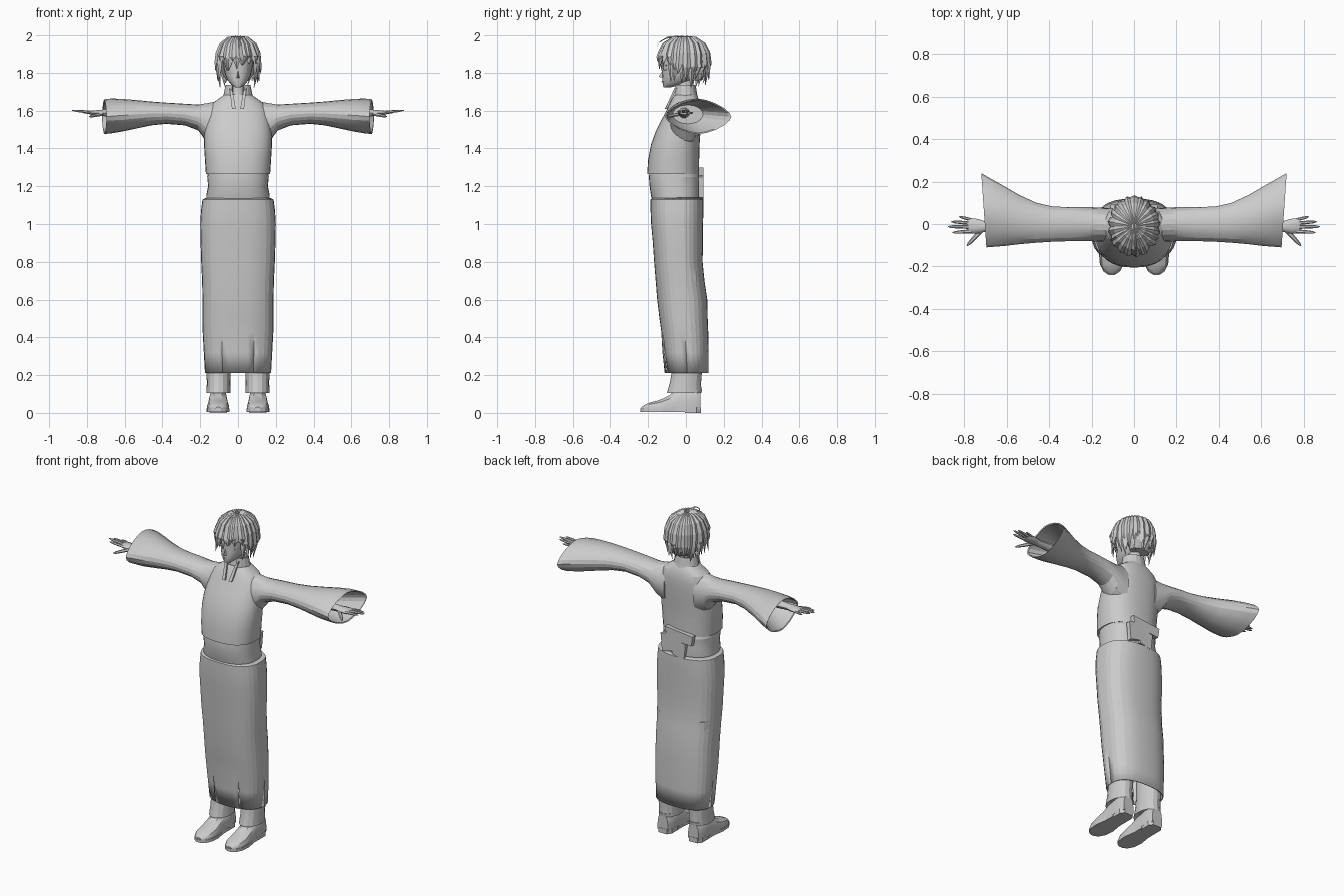
import bpy, bmesh, math, random
from mathutils import Vector

if "Cube" in bpy.data.objects:
    bpy.data.objects.remove(bpy.data.objects["Cube"])

random.seed(4)
grey = bpy.data.materials.new("plain grey")
grey.diffuse_color = (0.6, 0.6, 0.6, 1)
grey.use_nodes = True
grey.node_tree.nodes["Principled BSDF"].inputs["Base Color"].default_value = grey.diffuse_color


def make(name, bm, mirror=False, smooth=None):
    bmesh.ops.recalc_face_normals(bm, faces=bm.faces)
    me = bpy.data.meshes.new(name)
    bm.to_mesh(me)
    bm.free()
    ob = bpy.data.objects.new(name, me)
    bpy.context.collection.objects.link(ob)
    me.materials.append(grey)
    if mirror:
        ob.modifiers.new("mirror", 'MIRROR').use_mirror_merge = False
    if smooth:
        bpy.ops.object.select_all(action='DESELECT')
        ob.select_set(True)
        bpy.context.view_layer.objects.active = ob
        bpy.ops.object.shade_smooth_by_angle(angle=math.radians(smooth))
    return ob


def oval(c, u, v, n=24, p=2.0):
    """Superellipse ring around c with half axes u and v."""
    pts = []
    for i in range(n):
        a = 2 * math.pi * i / n
        co, si = math.cos(a), math.sin(a)
        pts.append(Vector(c) + Vector(u) * math.copysign(abs(co) ** (2 / p), co)
                   + Vector(v) * math.copysign(abs(si) ** (2 / p), si))
    return pts


def loft(bm, rings, cap0=True, cap1=True):
    vs = [[bm.verts.new(q) for q in r] for r in rings]
    n = len(vs[0])
    for a, b in zip(vs, vs[1:]):
        for i in range(n):
            bm.faces.new((a[i], a[(i + 1) % n], b[(i + 1) % n], b[i]))
    if cap0:
        bm.faces.new(vs[0][::-1])
    if cap1:
        bm.faces.new(vs[-1])


def stack(rows, cx=0, n=24, p=2.0):
    """Horizontal rings from (z, y front, y back, half width)."""
    return [oval((cx, (f + b) / 2, z), (w, 0, 0), (0, (b - f) / 2, 0), n, p)
            for z, f, b, w in rows]


# Jacket body, with the hem turned inwards
bm = bmesh.new()
loft(bm, stack([(1.275, -.17, .05, .145), (1.265, -.205, .07, .17), (1.34, -.20, .07, .175),
                (1.42, -.185, .072, .18), (1.49, -.16, .077, .178), (1.55, -.13, .08, .17),
                (1.60, -.103, .08, .16), (1.64, -.085, .075, .135), (1.668, -.07, .065, .095),
                (1.685, -.058, .055, .07)], n=32, p=2.4))
make("jacket_body", bm, smooth=18)

# Wide sleeves with a slanted lens-shaped opening and a hollow inside
bm = bmesh.new()
rings = []
for x, f, b, lo, hi, p in [(.10, -.085, .075, 1.40, 1.65, 2), (.17, -.083, .078, 1.44, 1.638, 2),
                           (.21, -.08, .08, 1.495, 1.632, 2), (.28, -.08, .08, 1.522, 1.636, 2),
                           (.38, -.083, .082, 1.53, 1.642, 2), (.46, -.088, .10, 1.522, 1.648, 2),
                           (.54, -.095, .137, 1.505, 1.656, 1.9), (.62, -.103, .19, 1.488, 1.662, 1.8),
                           (.67, -.107, .218, 1.48, 1.664, 1.7), (.708, -.11, .24, 1.476, 1.66, 1.6),
                           (.704, -.103, .23, 1.482, 1.654, 1.6), (.64, -.09, .17, 1.50, 1.645, 1.8),
                           (.56, -.07, .09, 1.53, 1.63, 2)]:
    sx = .012 if x > .6 else 0
    rings.append(oval((x, (f + b) / 2, (lo + hi) / 2), (sx, (b - f) / 2, 0),
                      (0, 0, (hi - lo) / 2), 20, p))
loft(bm, rings)
make("sleeve", bm, True, 18)

# Hands: forearm and palm, then tapered fingers
bm = bmesh.new()
loft(bm, [oval((x, y, 1.588), (0, w, 0), (0, 0, h), 10) for x, y, w, h in
          [(.55, -.01, .03, .028), (.70, -.012, .024, .019), (.735, -.01, .034, .016),
           (.775, -.008, .036, .013), (.785, -.008, .03, .008)]])
for a, b, r in [((.765, -.034, 1.59), (.855, -.04, 1.597), .009),
                ((.77, -.014, 1.592), (.878, -.012, 1.601), .009),
                ((.77, .004, 1.59), (.862, .011, 1.598), .0085),
                ((.765, .02, 1.587), (.825, .035, 1.59), .0075),
                ((.72, -.03, 1.582), (.788, -.103, 1.568), .011)]:
    a, b = Vector(a), Vector(b)
    side = (b - a).cross(Vector((0, 0, 1))).normalized()
    loft(bm, [oval(a.lerp(b, t), side * r * k, (0, 0, r * k * .9), 6)
              for t, k in [(0, 1), (.5, .95), (.85, .7), (1, .2)]])
make("hand", bm, True, 40)

# Waist sash with a flat knot at the back
bm = bmesh.new()
loft(bm, stack([(1.10, -.17, .07, .165), (1.15, -.185, .078, .168), (1.20, -.192, .075, .158),
                (1.25, -.196, .075, .163), (1.29, -.19, .06, .155)], n=32, p=2.4))
make("sash", bm, smooth=18)
bm = bmesh.new()
for x0, x1, z0, z1, tilt in [(-.10, .07, 1.22, 1.30, .02), (-.03, .10, 1.17, 1.25, -.03),
                             (-.05, .03, 1.12, 1.24, .02)]:
    loft(bm, [[Vector((x0, y, z0)), Vector((x1, y, z0 + tilt)), Vector((x1 + .01, y, z1)),
               Vector((x0 - .01, y, z1 - tilt))] for y in (.065, .092)])
make("sash_knot", bm)

# Long skirt, open below, slit at the front and the sides
bm = bmesh.new()
loft(bm, stack([(1.14, -.175, .075, .165), (1.13, -.187, .092, .188), (1.07, -.187, .093, .196),
                (1.0, -.184, .09, .20), (.9, -.175, .09, .198), (.8, -.168, .088, .195),
                (.7, -.16, .098, .19), (.6, -.152, .113, .188), (.5, -.14, .115, .188),
                (.43, -.13, .118, .187), (.32, -.118, .12, .181), (.21, -.106, .12, .175)],
               n=32, p=2.5), False, False)
slits = []
for e in bm.edges:
    a, b = e.verts
    if abs(a.co.z - b.co.z) > .05 and max(a.co.z, b.co.z) < .44:
        m = (a.co + b.co) / 2
        if (m.y < 0 and .06 < abs(m.x) < .102) or abs(m.y - (.0 if m.z > .37 else .004)) < .006:
            slits.append(e)
bmesh.ops.split_edges(bm, edges=slits)
# The front panel hangs slightly forward of its neighbours
for v in bm.verts:
    c = sum((f.calc_center_median() for f in v.link_faces), Vector()) / len(v.link_faces)
    if v.co.z < .4 and c.y < -.05 and abs(c.x) < .085:
        v.co.y -= .006
skirt = make("skirt", bm, smooth=12)
fold = skirt.modifiers.new("cloth", 'SOLIDIFY')
fold.thickness, fold.offset = .005, -1

# Trouser legs
bm = bmesh.new()
loft(bm, stack([(.125, -.055, .085, .055), (.105, -.10, .082, .064), (.16, -.085, .08, .062),
                (.22, -.075, .085, .064), (.40, -.07, .09, .072), (.75, -.09, .075, .085)],
               cx=.103, n=16))
make("trouser_leg", bm, True, 20)

# Shoes: rings run from heel to toe, with sole and heel block
bm = bmesh.new()
rings = []
for y, w, h in [(.078, .035, .12), (.05, .047, .135), (0, .048, .135), (-.05, .05, .125),
                (-.09, .054, .092), (-.14, .058, .068), (-.19, .053, .055),
                (-.22, .037, .042), (-.235, .015, .03)]:
    z0 = .018
    rings.append([Vector((.105 + sx * w, y, z0 + k * (h - z0))) for sx, k in
                  [(-1, 0), (-1, .4), (-.85, .75), (-.4, 1), (.4, 1), (.85, .75), (1, .4), (1, 0)]])
loft(bm, rings)
make("shoe", bm, True, 30)
bm = bmesh.new()
outline = [(.0, .05), (-.06, .05), (-.13, .061), (-.19, .056), (-.225, .038), (-.24, .014)]
pts = [(.105 + w, y) for y, w in outline] + [(.105 - w, y) for y, w in reversed(outline)]
loft(bm, [[Vector((x, y, z)) for x, y in pts] for z in (.004, .022)])
loft(bm, [[Vector((.105 + x * k, y, z)) for x, y in
           [(-.048, -.005), (.048, -.005), (.048, .055), (.03, .08), (-.03, .08), (-.048, .055)]]
          for z, k in ((0, .95), (.03, 1))])
make("shoe_sole", bm, True)

# Neck
bm = bmesh.new()
loft(bm, stack([(1.60, -.095, .03, .04), (1.66, -.06, .04, .04), (1.72, -.05, .04, .037),
                (1.78, -.05, .045, .038)], n=14))
make("neck", bm, smooth=40)

# Standing collar, open at the front, with a placket on each side
bm = bmesh.new()
rows = []
for z, r in [(1.655, .085), (1.69, .075), (1.735, .066)]:
    row = []
    for i in range(15):
        a = math.radians(-90 + 27 + i * (360 - 54) / 14)
        dip = .03 * max(0, -math.sin(a)) if z < 1.7 else 0
        row.append(bm.verts.new((r * math.cos(a), -.005 + r * .85 * math.sin(a), z - dip)))
    rows.append(row)
for a, b in zip(rows, rows[1:]):
    for i in range(14):
        bm.faces.new((a[i], a[i + 1], b[i + 1], b[i]))
make("collar", bm).modifiers.new("cloth", 'SOLIDIFY').thickness = .008
bm = bmesh.new()
loft(bm, [[Vector((x, y + d, z)) for x, y, z in
           [(.012, -.112, 1.61), (.032, -.11, 1.61), (.045, -.06, 1.72), (.028, -.068, 1.70)]]
          for d in (0, .012)])
make("collar_placket", bm, True)

# Head with a pointed chin
bm = bmesh.new()
loft(bm, stack([(1.722, -.118, -.085, .012), (1.735, -.122, -.03, .033), (1.76, -.125, .03, .055),
                (1.79, -.125, .07, .068), (1.83, -.122, .09, .077), (1.88, -.125, .10, .082),
                (1.93, -.11, .095, .08), (1.965, -.075, .065, .05)], n=20, p=2.2))
make("head", bm, smooth=45)
bm = bmesh.new()
tip = bm.verts.new((0, -.143, 1.778))
base = [bm.verts.new(q) for q in [(-.009, -.12, 1.772), (.009, -.12, 1.772), (0, -.12, 1.82)]]
for i in range(3):
    bm.faces.new((base[i], base[(i + 1) % 3], tip))
make("nose", bm)

# Closed eyelids, brows and mouth as thin plates
bm = bmesh.new()
for x0, x1, z, h, y in [(.016, .052, 1.812, .004, -.119), (.014, .054, 1.835, .003, -.119),
                        (0, .014, 1.752, .002, -.124)]:
    loft(bm, [[Vector((x, yy - d, zz)) for x, yy, zz in
               [(x0, y, z), (x1, y + x1 * .35, z + .003), (x1, y + x1 * .35, z + .003 + h),
                (x0, y, z + h)]] for d in (0, .006)])
make("face_details", bm, True)

# Hair: a skull cap, then flat pointed locks combed out from the crown
C = Vector((0, -.01, 0))
bm = bmesh.new()
loft(bm, stack([(1.76, .01, .085, .06), (1.80, .0, .11, .085), (1.86, -.06, .118, .098),
                (1.90, -.12, .118, .10), (1.94, -.115, .10, .094), (1.97, -.085, .07, .07),
                (1.987, -.04, .03, .03)], n=20))
make("hair_cap", bm)


def lock(bm, a, tip_z, flare, width, lift):
    out = Vector((math.cos(a), math.sin(a), 0))
    tang = Vector((-out.y, out.x, 0))
    rx, ry = .108 + lift, .128 + lift
    sway = random.uniform(-.02, .02)
    prof = [(.12, 1.990, .2), (.45, 1.982, .55), (.76, 1.952, .9), (.94, 1.90, 1)]
    prof += [(1.0, 1.90 + (tip_z - 1.90) * .5, .9), (flare, tip_z, .06)]
    rings = []
    for i, (r, z, w) in enumerate(prof):
        c = C + Vector((out.x * rx * r, out.y * ry * r, z + lift * .6)) + tang * sway * (i / 5) ** 2
        n = (out * r + Vector((0, 0, max(0, 1 - r)))).normalized()
        rings.append(oval(c, tang * width * w, n * .011 * max(w, .15), 4))
    loft(bm, rings)


bm = bmesh.new()
for layer, count in ((0, 26), (.008, 22)):
    for i in range(count):
        a = 2 * math.pi * (i + layer * 60) / count
        front = -math.sin(a)
        if front > .6:        # fringe
            tip_z, flare = random.uniform(1.80, 1.845), 1.02
        elif front > -.1:     # locks beside the face
            tip_z, flare = random.uniform(1.735, 1.79), random.uniform(.93, 1.12)
        else:                 # back of the head
            tip_z, flare = random.uniform(1.72, 1.77), random.uniform(.72, 1.0)
        lock(bm, a, tip_z + layer * 3, flare, random.uniform(.017, .023), layer)
make("hair_locks", bm)

# Thin stray curl on top
bm = bmesh.new()
loft(bm, [oval((x, y, z), (r, 0, 0), (0, r * .6, r), 4) for x, y, z, r in
          [(0, .0, 1.985, .004), (.005, -.05, 1.993, .005), (.008, -.10, 1.988, .005),
           (.01, -.14, 1.965, .004), (.01, -.158, 1.93, .001)]])
make("hair_curl", bm)
